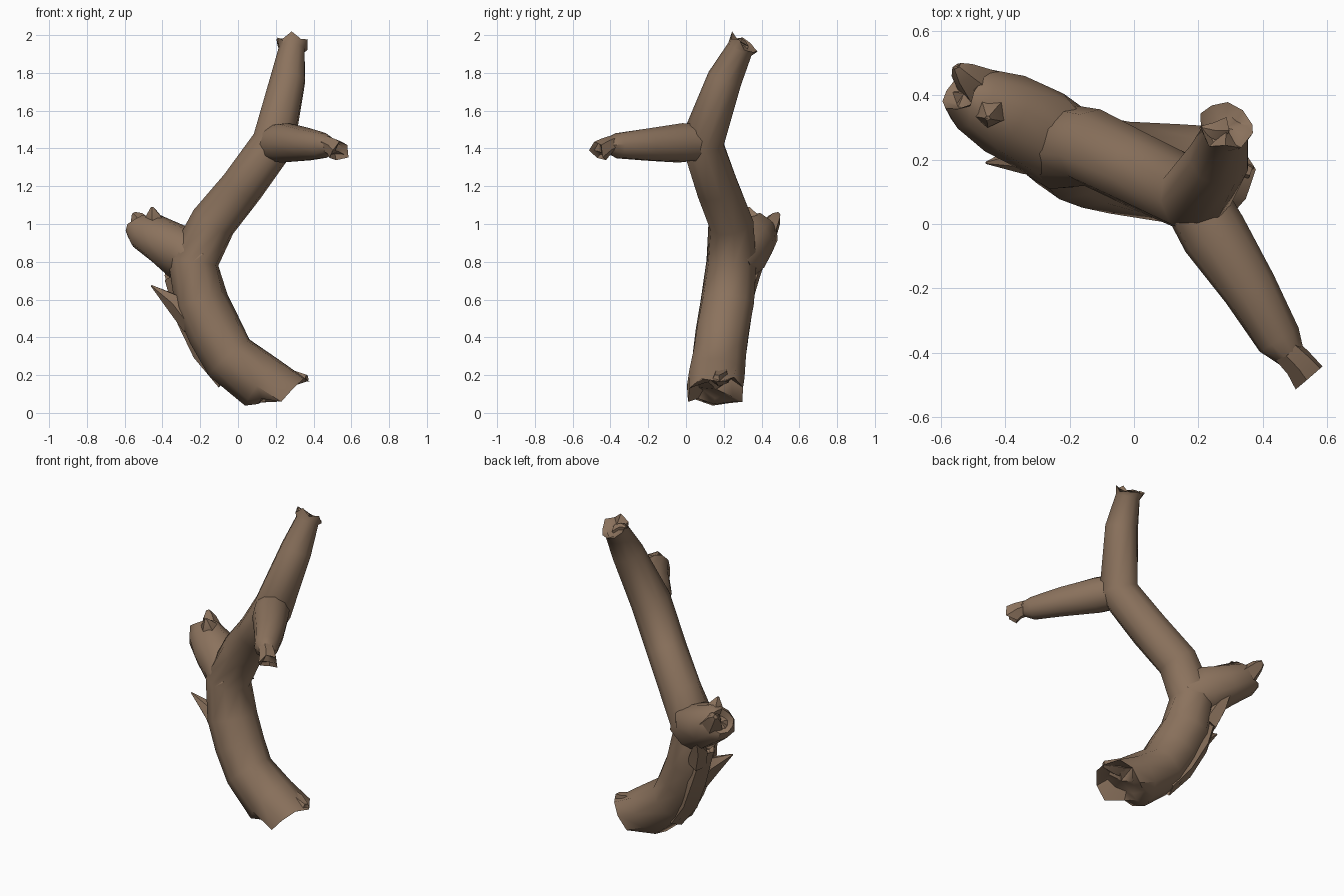
import bpy, bmesh, math, random
from mathutils import Vector

random.seed(4)
cube = bpy.data.objects.get("Cube")
if cube:
    bpy.data.objects.remove(cube)

bark = bpy.data.materials.new("brown bark")
bark.use_nodes = True
colour = (0.26, 0.17, 0.11, 1)
bark.diffuse_color = colour
bark.node_tree.nodes["Principled BSDF"].inputs["Base Color"].default_value = colour


def broken_end(bm, ring, centre, out, radius, jag, depth):
    """Splinter the rim, then close it with a rough sunken face."""
    n = len(ring)
    inner = []
    for v in ring:
        v.co += out * random.uniform(-jag, jag) * radius
        p = centre.lerp(v.co, random.uniform(0.5, 0.75))
        inner.append(bm.verts.new(p - out * radius * depth * random.uniform(0.1, 1.2)))
    hub = bm.verts.new(centre - out * radius * depth * 0.3)
    for i in range(n):
        j = (i + 1) % n
        bm.faces.new((ring[i], ring[j], inner[j], inner[i]))
        bm.faces.new((inner[i], inner[j], hub))


def limb(name, path, sides=10, rough=0.03, jag=0.15, depth=0.4, start=None):
    """Tapered tube through (x, y, z, radius) stations with broken ends."""
    bm = bmesh.new()
    pts = [Vector(p[:3]) for p in path]
    last = len(pts) - 1
    rings, dirs = [], []
    for i, p in enumerate(pts):
        t = (pts[min(i + 1, last)] - pts[max(i - 1, 0)]).normalized()
        if i == 0 and start:
            t = Vector(start).normalized()
        dirs.append(t)
        if i == 0:
            side = t.orthogonal().normalized()
        side = (side - t * side.dot(t)).normalized()
        up = t.cross(side)
        ring = []
        for k in range(sides):
            a = math.tau * k / sides
            r = path[i][3] * (1 + random.uniform(-rough, rough))
            ring.append(bm.verts.new(p + (side * math.cos(a) + up * math.sin(a)) * r))
        rings.append(ring)
    for a, b in zip(rings, rings[1:]):
        for k in range(sides):
            j = (k + 1) % sides
            bm.faces.new((a[k], a[j], b[j], b[k]))
    broken_end(bm, rings[0], pts[0], -dirs[0], path[0][3], jag, depth)
    broken_end(bm, rings[-1], pts[-1], dirs[-1], path[-1][3], jag, depth)
    bmesh.ops.recalc_face_normals(bm, faces=bm.faces)
    mesh = bpy.data.meshes.new(name)
    bm.to_mesh(mesh)
    bm.free()
    mesh.materials.append(bark)
    obj = bpy.data.objects.new(name, mesh)
    bpy.context.collection.objects.link(obj)
    bpy.ops.object.select_all(action="DESELECT")
    obj.select_set(True)
    bpy.context.view_layer.objects.active = obj
    bpy.ops.object.shade_smooth_by_angle(angle=math.radians(45))
    return obj


# Curved trunk running up into the top branch
limb("trunk", [
    (0.24, 0.16, 0.11, 0.15), (0.12, 0.16, 0.165, 0.155),
    (-0.045, 0.175, 0.295, 0.145), (-0.125, 0.195, 0.435, 0.145),
    (-0.195, 0.22, 0.585, 0.145), (-0.235, 0.24, 0.8, 0.135),
    (-0.13, 0.235, 1.01, 0.122), (0.02, 0.165, 1.2, 0.117),
    (0.19, 0.085, 1.43, 0.118), (0.265, 0.205, 1.77, 0.095),
    (0.285, 0.285, 1.925, 0.072), (0.287, 0.305, 1.955, 0.085),
], start=(-0.55, 0, 0.84), jag=0.25)

# Forward side branch with a snapped, curled tip
limb("side_branch", [
    (0.19, 0.07, 1.43, 0.1), (0.25, -0.03, 1.43, 0.106),
    (0.36, -0.2, 1.42, 0.088), (0.45, -0.36, 1.415, 0.07),
    (0.485, -0.405, 1.415, 0.045),
])
limb("side_branch_tip", [
    (0.47, -0.39, 1.425, 0.045), (0.51, -0.43, 1.405, 0.05),
    (0.535, -0.465, 1.38, 0.058),
], sides=6, jag=0.4)

# Broken stub at the back
limb("stub", [
    (-0.2, 0.23, 0.8, 0.12), (-0.29, 0.285, 0.85, 0.145),
    (-0.4, 0.345, 0.905, 0.125), (-0.5, 0.39, 0.965, 0.105),
    (-0.535, 0.41, 0.99, 0.07),
], rough=0.09, jag=0.4, depth=0.5)

# Splinters and torn bark
splinters = {
    "stub_splinter": [(-0.42, 0.37, 0.95, 0.07), (-0.45, 0.34, 1.04, 0.045), (-0.455, 0.33, 1.09, 0.008)],
    "stub_back_splinter": [(-0.47, 0.42, 0.95, 0.07), (-0.53, 0.47, 1.03, 0.04), (-0.55, 0.49, 1.05, 0.015)],
    "bark_flake": [(-0.25, 0.2, 0.48, 0.06), (-0.34, 0.2, 0.59, 0.05), (-0.46, 0.19, 0.675, 0.004)],
    "back_bark_flake": [(-0.29, 0.3, 0.62, 0.06), (-0.34, 0.35, 0.74, 0.05), (-0.37, 0.42, 0.82, 0.005)],
    "lower_bark_ridge": [(-0.06, 0.2, 0.18, 0.06), (-0.17, 0.23, 0.33, 0.07), (-0.25, 0.27, 0.5, 0.07), (-0.33, 0.28, 0.72, 0.06)],
    "base_splinter": [(0.18, 0.18, 0.21, 0.06), (0.29, 0.18, 0.185, 0.05), (0.365, 0.16, 0.185, 0.02)],
    "top_splinter": [(0.28, 0.29, 1.93, 0.04), (0.24, 0.29, 1.965, 0.025), (0.205, 0.3, 1.975, 0.005)],
}
for name, path in splinters.items():
    limb(name, path, sides=5, rough=0.1, jag=0.3)
